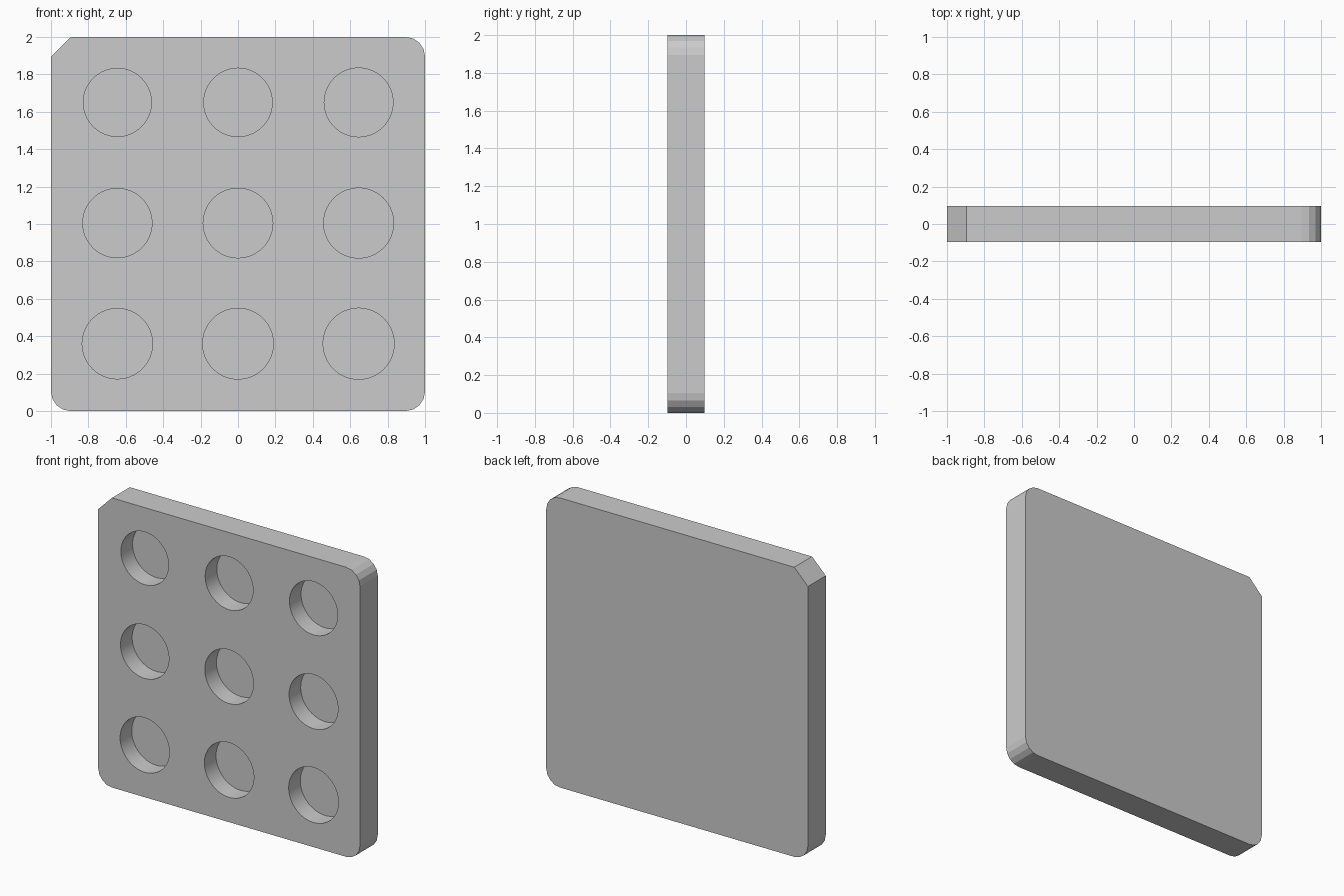
import bpy
import bmesh
from math import cos, sin, pi
from mathutils import Matrix

cube = bpy.data.objects.get("Cube")
if cube:
    bpy.data.objects.remove(cube, do_unlink=True)

HALF = 1.0            # half width and half height
THICK = 0.194
CORNER = 0.105        # corner radius and chamfer size
CORNER_STEPS = 4
PITCH = 0.645         # spacing of the wells
DEPTH = 0.127


def make_object(name, bm):
    bmesh.ops.recalc_face_normals(bm, faces=bm.faces[:])
    mesh = bpy.data.meshes.new(name)
    bm.to_mesh(mesh)
    bm.free()
    obj = bpy.data.objects.new(name, mesh)
    bpy.context.collection.objects.link(obj)
    return obj


def plate_outline():
    """Square with three rounded corners and one chamfered corner."""
    points = []
    inner = HALF - CORNER
    for quarter, (sx, sz) in enumerate([(1, 1), (-1, 1), (-1, -1), (1, -1)]):
        steps = 1 if (sx, sz) == (-1, 1) else CORNER_STEPS
        for i in range(steps + 1):
            a = (quarter + i / steps) * pi / 2
            points.append((sx * inner + CORNER * cos(a),
                           HALF + sz * inner + CORNER * sin(a)))
    return points


# Plate
bm = bmesh.new()
face = bm.faces.new([bm.verts.new((x, -THICK / 2, z)) for x, z in plate_outline()])
result = bmesh.ops.extrude_face_region(bm, geom=[face])
moved = [v for v in result["geom"] if isinstance(v, bmesh.types.BMVert)]
bmesh.ops.translate(bm, verts=moved, vec=(0, THICK, 0))
plate = make_object("plate", bm)

# Blind wells, each slightly wider than the one before
bm = bmesh.new()
overshoot = 0.1
for i in range(9):
    row, col = divmod(i, 3)
    radius = 0.182 + 0.001 * i
    centre_y = -THICK / 2 + (DEPTH - overshoot) / 2
    place = Matrix.Translation(((col - 1) * PITCH, centre_y, HALF + 0.005 + (1 - row) * PITCH))
    bmesh.ops.create_cone(bm, cap_ends=True, segments=64, radius1=radius, radius2=radius,
                          depth=DEPTH + overshoot, matrix=place @ Matrix.Rotation(pi / 2, 4, "X"))
cutter = make_object("well_cutter", bm)
cutter.hide_render = True

cut = plate.modifiers.new("wells", "BOOLEAN")
cut.operation = "DIFFERENCE"
cut.solver = "EXACT"
cut.object = cutter

# Apply the cut and discard the helper
bpy.ops.object.select_all(action="DESELECT")
plate.select_set(True)
bpy.context.view_layer.objects.active = plate
bpy.ops.object.modifier_apply(modifier=cut.name)
bpy.data.objects.remove(cutter, do_unlink=True)
bpy.ops.object.shade_smooth_by_angle(angle=pi / 18)
